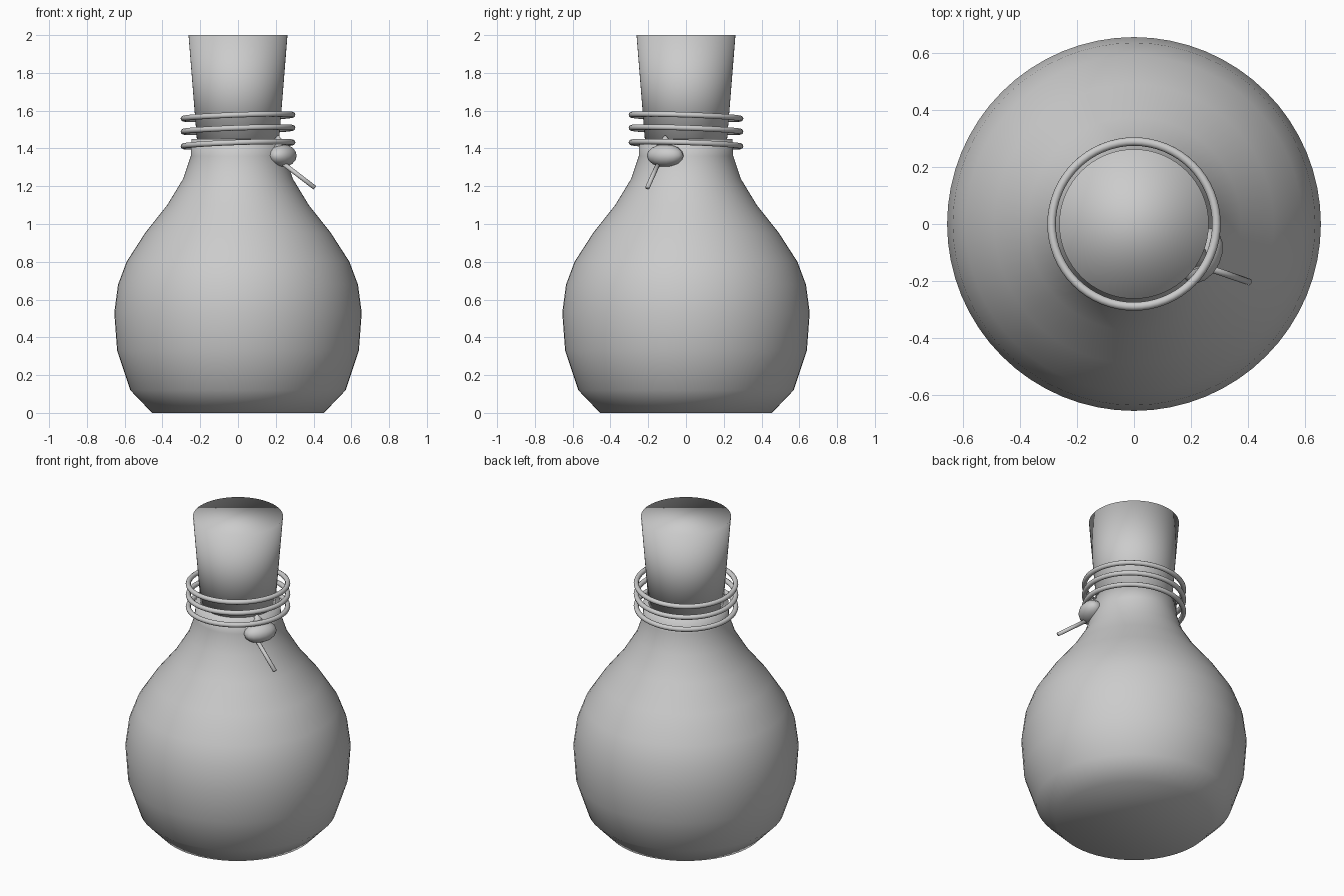
import bpy, bmesh, math
from mathutils import Vector

if "Cube" in bpy.data.objects:
    bpy.data.objects.remove(bpy.data.objects["Cube"])


def smooth_object(name, bm):
    bmesh.ops.recalc_face_normals(bm, faces=bm.faces)
    me = bpy.data.meshes.new(name)
    bm.to_mesh(me)
    bm.free()
    for p in me.polygons:
        p.use_smooth = True
    ob = bpy.data.objects.new(name, me)
    bpy.context.collection.objects.link(ob)
    return ob


def lathe(name, profile, segs):
    """Revolve an (r, z) profile around z and cap both ends."""
    bm = bmesh.new()
    rows = []
    for r, z in profile:
        rows.append([bm.verts.new((r * math.cos(2 * math.pi * i / segs),
                                   r * math.sin(2 * math.pi * i / segs), z))
                     for i in range(segs)])
    for a, b in zip(rows, rows[1:]):
        for i in range(segs):
            j = (i + 1) % segs
            bm.faces.new((a[i], a[j], b[j], b[i]))
    bm.faces.new(rows[0])
    bm.faces.new(rows[-1])
    return smooth_object(name, bm)


# Flask body, fully smooth shaded with flat closed base
lathe("flask_body", [(0.455, 0), (0.57, 0.12), (0.64, 0.33), (0.655, 0.53),
                     (0.635, 0.68), (0.59, 0.80), (0.49, 0.955), (0.375, 1.10),
                     (0.29, 1.24), (0.25, 1.36), (0.247, 1.45)], 64)

# Tapered stopper
lathe("stopper", [(0.214, 1.40), (0.262, 2.0)], 64)

# Three slightly tilted cord loops around the neck
for i, z in enumerate((1.422, 1.499, 1.568)):
    bpy.ops.mesh.primitive_torus_add(major_radius=0.289, minor_radius=0.015,
                                     major_segments=64, minor_segments=10,
                                     location=(0, 0, z),
                                     rotation=(-0.035, -0.035, 0))
    ring = bpy.context.object
    ring.name = f"cord_loop_{i + 1}"
    bpy.ops.object.shade_smooth()

# Flattened knot on the neck, turned to face outward
bm = bmesh.new()
bmesh.ops.create_uvsphere(bm, u_segments=16, v_segments=8, radius=1)
knot = smooth_object("knot", bm)
knot.scale = (0.07, 0.103, 0.06)
knot.location = (0.235, -0.11, 1.362)
knot.rotation_euler = (0, 0, math.radians(-25))

# Pointed tip of the knot
bm = bmesh.new()
bmesh.ops.create_cone(bm, cap_ends=True, segments=16, radius1=0.06,
                      radius2=0.004, depth=0.07)
tip = smooth_object("knot_tip", bm)
tip.location = (0.212, -0.11, 1.433)

# Loose cord end
a, b = Vector((0.22, -0.14, 1.335)), Vector((0.405, -0.204, 1.193))
bm = bmesh.new()
bmesh.ops.create_cone(bm, cap_ends=True, segments=12, radius1=0.012,
                      radius2=0.012, depth=(b - a).length)
end = smooth_object("cord_end", bm)
end.location = (a + b) / 2
end.rotation_euler = (b - a).to_track_quat('Z', 'Y').to_euler()
